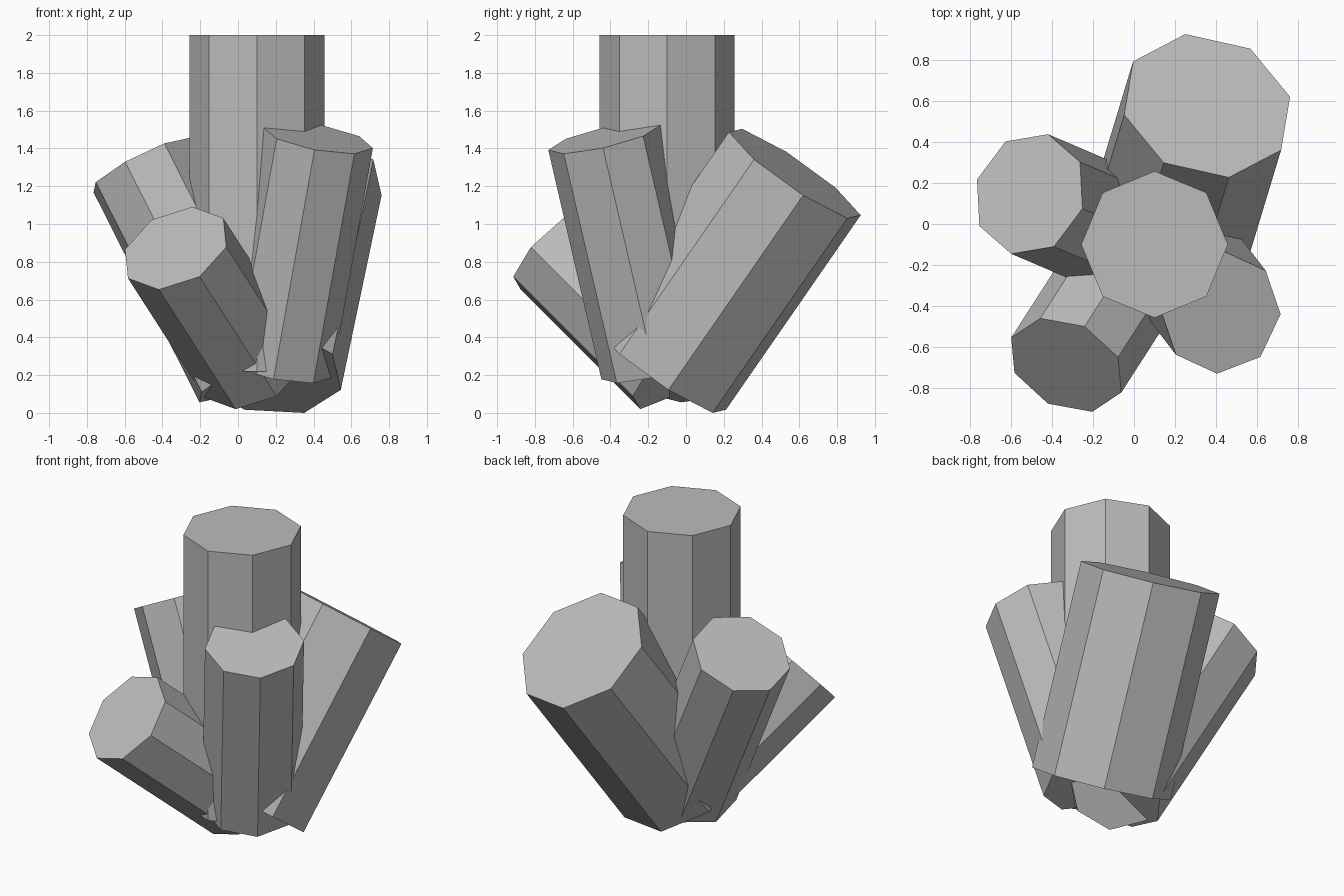
import bpy, bmesh, math
from mathutils import Vector

if "Cube" in bpy.data.objects:
    bpy.data.objects.remove(bpy.data.objects["Cube"])

SIDES = 8
grey = bpy.data.materials.new("stone_grey")
grey.diffuse_color = (0.5, 0.5, 0.5, 1)
grey.use_nodes = True
grey.node_tree.nodes["Principled BSDF"].inputs["Base Color"].default_value = grey.diffuse_color


def crystal(name, top, u, v, drop):
    """Octagonal prism: cap centre, two cap radii at right angles, axis to the base."""
    top, u, v, drop = map(Vector, (top, u, v, drop))
    bm = bmesh.new()
    ring = []
    for i in range(SIDES):
        a = 2 * math.pi * i / SIDES
        ring.append(bm.verts.new(top + u * math.cos(a) + v * math.sin(a)))
    cap = bm.faces.new(ring)
    # Extrude the cap down its axis and keep both ends closed
    ext = bmesh.ops.extrude_face_region(bm, geom=[cap], use_keep_orig=True)
    low = [g for g in ext["geom"] if isinstance(g, bmesh.types.BMVert)]
    bmesh.ops.translate(bm, verts=low, vec=drop)
    bmesh.ops.recalc_face_normals(bm, faces=bm.faces)
    mesh = bpy.data.meshes.new(name)
    bm.to_mesh(mesh)
    bm.free()
    mesh.materials.append(grey)
    obj = bpy.data.objects.new(name, mesh)
    bpy.context.collection.objects.link(obj)
    return obj


# Tall upright crystal
crystal("centre_crystal", (0.10, -0.10, 2.0), (0.357, 0, 0), (0, 0.357, 0), (0, 0, -1.78))
# Wide crystal leaning back
crystal("back_crystal", (0.356, 0.576, 1.27), (0.404, 0.044, -0.115),
        (-0.106, 0.349, -0.22), (-0.216, -0.713, -1.03))
# Crystal leaning left
crystal("left_crystal", (-0.508, 0.146, 1.315), (0.118, -0.256, 0.115),
        (0.245, 0.156, 0.09), (0.561, -0.24, -1.111))
# Short crystal leaning forward
crystal("front_crystal", (-0.33, -0.687, 0.875), (0.268, -0.134, 0.006),
        (0.089, 0.188, 0.219), (0.407, 0.633, -0.633))
# Crystal leaning forward and right
crystal("right_crystal", (0.423, -0.432, 1.461), (0.291, -0.007, -0.056),
        (0.018, 0.297, 0.066), (-0.217, 0.281, -1.214))

# Rest the cluster on the floor
bottom = min(v.co.z for o in bpy.data.objects for v in o.data.vertices)
for o in bpy.data.objects:
    if o.name != "centre_crystal":
        for v in o.data.vertices:
            v.co.z -= bottom
